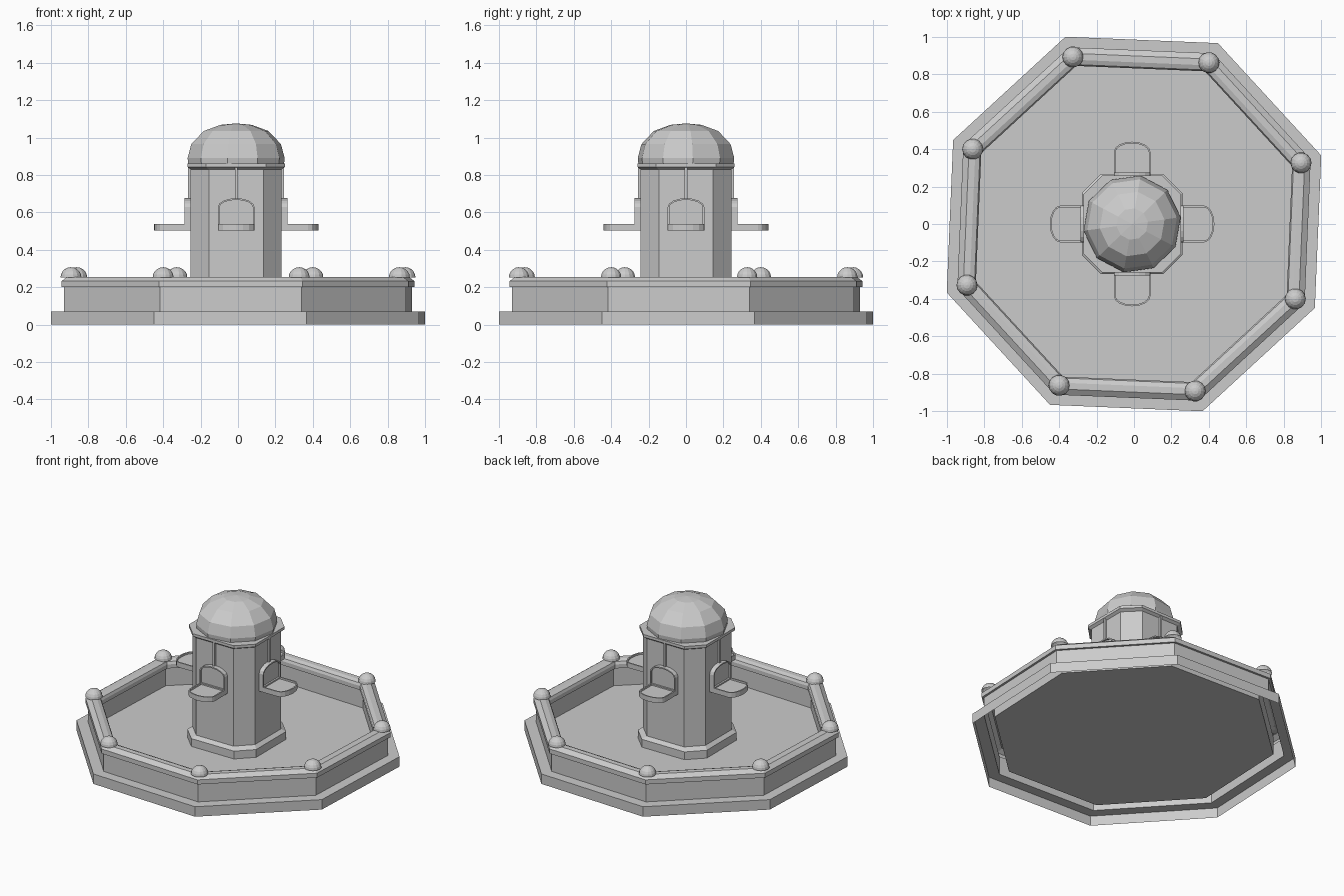
import bpy, bmesh, math
from mathutils import Matrix

if "Cube" in bpy.data.objects:
    bpy.data.objects.remove(bpy.data.objects["Cube"])

CX, CY = -0.01, 0.0      # column axis
ROT = math.radians(20.1)  # basin rotation


def finish(bm, name):
    bmesh.ops.remove_doubles(bm, verts=bm.verts, dist=1e-5)
    bmesh.ops.recalc_face_normals(bm, faces=bm.faces)
    me = bpy.data.meshes.new(name)
    bm.to_mesh(me)
    bm.free()
    ob = bpy.data.objects.new(name, me)
    bpy.context.collection.objects.link(ob)
    return ob


def loft(name, rings, cap_start=False, cap_end=False):
    """Skin closed rings of equal length."""
    bm = bmesh.new()
    vs = [[bm.verts.new(p) for p in r] for r in rings]
    n = len(vs[0])
    for a, b in zip(vs, vs[1:]):
        for i in range(n):
            j = (i + 1) % n
            bm.faces.new((a[i], a[j], b[j], b[i]))
    if cap_start:
        bm.faces.new(vs[0])
    if cap_end:
        bm.faces.new(vs[-1])
    return finish(bm, name)


def circle(r, z, n, rot=0.0, cx=0.0, cy=0.0):
    return [(cx + r * math.cos(rot + math.tau * i / n),
             cy + r * math.sin(rot + math.tau * i / n), z) for i in range(n)]


def chamfered(h, c, z):
    pts = [(h, -c), (h, c), (c, h), (-c, h), (-h, c), (-h, -c), (-c, -h), (c, -h)]
    return [(CX + x, CY + y, z) for x, y in pts]


def dome(name, r, h, z, n, steps, cx, cy, rot=0.0):
    rings = []
    for k in range(steps):
        t = math.pi / 2 * k / steps
        rings.append(circle(r * math.cos(t), z + h * math.sin(t), n, rot, cx, cy))
    rings.append(circle(1e-7, z + h, n, rot, cx, cy))
    return loft(name, rings)


# Basin: one open-bottomed shell from plinth over the wall to the floor
basin = [(1.066, 0.0), (1.066, 0.07), (0.99, 0.07), (0.99, 0.20), (1.006, 0.20),
         (1.006, 0.232), (0.972, 0.255), (0.935, 0.255), (0.908, 0.245),
         (0.90, 0.228), (0.90, 0.20), (0.92, 0.20), (0.92, 0.07)]
loft("basin", [circle(r, z, 8, ROT) for r, z in basin], cap_end=True)

# Half-round knobs on the wall corners
for i in range(8):
    a = ROT + math.tau * i / 8
    dome(f"knob_{i + 1}", 0.056, 0.055, 0.252, 14, 5,
         0.951 * math.cos(a), 0.951 * math.sin(a))

# Column with flared foot and cornice
column = [(0.268, 0.166, 0.07), (0.268, 0.166, 0.125), (0.243, 0.145, 0.145),
          (0.243, 0.145, 0.83), (0.26, 0.16, 0.843), (0.26, 0.16, 0.862)]
loft("column", [chamfered(*p) for p in column], cap_end=True)

# Ten-sided dome roof with a short straight skirt
rings = [circle(r, z, 10, math.radians(8), CX, CY) for r, z in
         [(0.258, 0.855), (0.262, 0.89), (0.242, 0.965), (0.175, 1.035),
          (0.085, 1.068), (1e-7, 1.076)]]
loft("dome_roof", rings)


def arch(hw, low, spring, top, n=8):
    """Outline with straight sides and a shallow arched end."""
    pts = [(-hw, low), (hw, low)]
    for i in range(n + 1):
        t = math.pi * i / n
        pts.append((hw * math.cos(t), spring + (top - spring) * math.sin(t)))
    return pts


def dished(name, hw, low, spring, top, base, face, to3d):
    """Arched slab with a thin raised rim around a recessed panel."""
    w, depth = 0.009, 0.012
    outer = arch(hw, low, spring, top)
    inner = arch(hw - w, low + w, spring, top - w)
    rings = [[to3d(u, v, d) for u, v in ol] for ol, d in
             ((outer, base), (outer, face), (inner, face), (inner, face - depth))]
    return loft(name, rings, cap_start=True, cap_end=True)


# Spout panel, catch tray and thin riser on each of the four sides
for k, side in enumerate(("front", "right", "back", "left")):
    place = (Matrix.Translation((CX, CY, 0)) @ Matrix.Rotation(k * math.pi / 2, 4, 'Z'))
    parts = [
        dished(side + "_arched_panel", 0.098, 0.53, 0.628, 0.676, 0.24, 0.275,
               lambda u, v, d: (u, -d, v)),
        dished(side + "_tray", 0.098, 0.24, 0.385, 0.44, 0.503, 0.538,
               lambda u, v, d: (u, -v, d)),
        loft(side + "_riser", [[(x, y, z) for x, y in
             ((-0.007, -0.24), (0.007, -0.24), (0.007, -0.257), (-0.007, -0.257))]
             for z in (0.67, 0.86)], True, True),
    ]
    for ob in parts:
        ob.data.transform(place)
